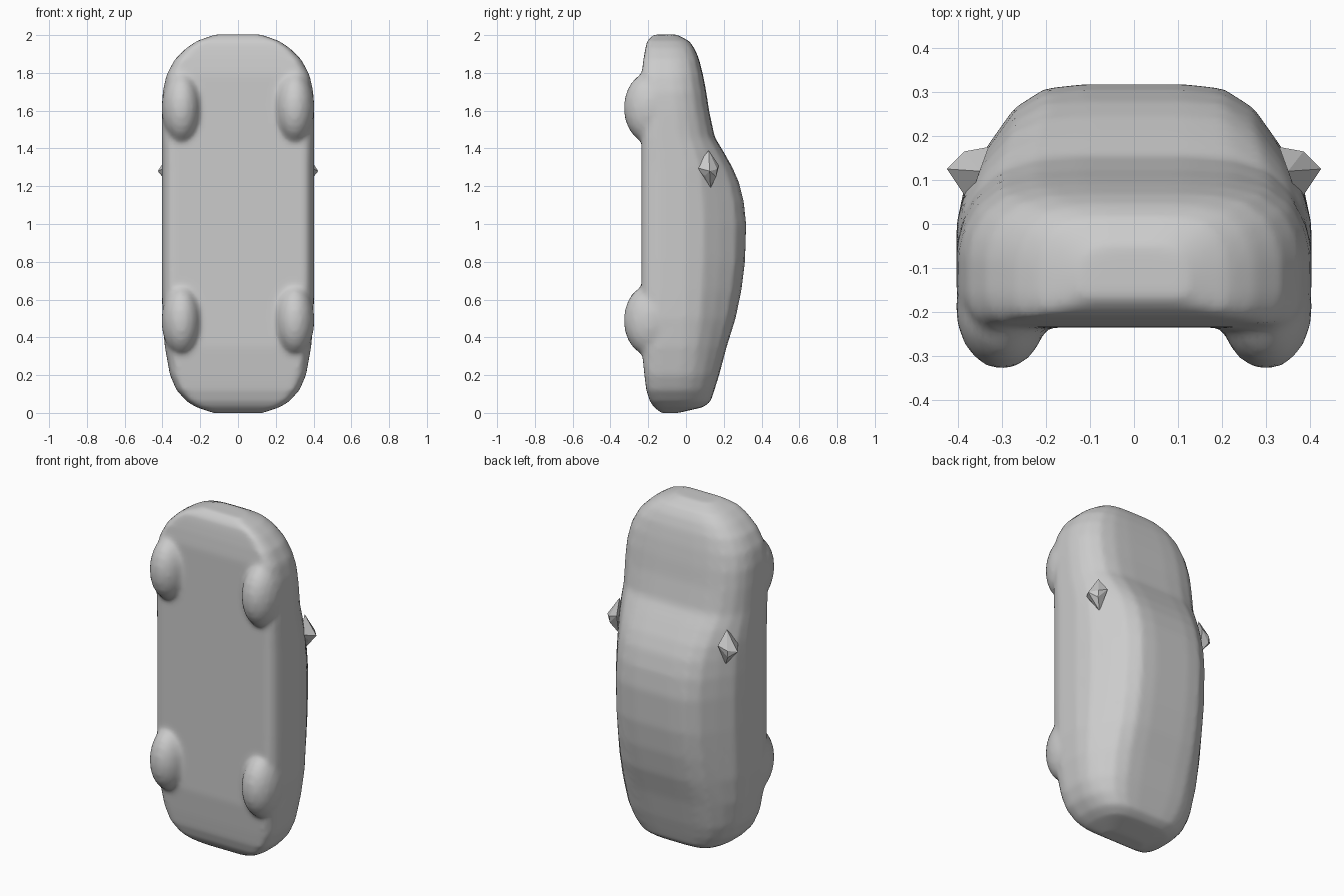
import bpy, bmesh
from mathutils import Matrix, Vector

if "Cube" in bpy.data.objects:
    bpy.data.objects.remove(bpy.data.objects["Cube"])

grey = bpy.data.materials.new("plain grey")
grey.diffuse_color = (0.6, 0.6, 0.6, 1)
grey.use_nodes = True
grey.node_tree.nodes["Principled BSDF"].inputs["Base Color"].default_value = grey.diffuse_color


def make_object(name, bm):
    bmesh.ops.recalc_face_normals(bm, faces=bm.faces)
    mesh = bpy.data.meshes.new(name)
    bm.to_mesh(mesh)
    bm.free()
    obj = bpy.data.objects.new(name, mesh)
    bpy.context.collection.objects.link(obj)
    mesh.materials.append(grey)
    return obj


# Car body stations along its length: z, underside y, top y, half width
stations = [
    (0.00, -0.13, -0.04, 0.13), (0.03, -0.17, 0.09, 0.22),
    (0.06, -0.19, 0.13, 0.27), (0.12, -0.21, 0.15, 0.325),
    (0.20, -0.22, 0.175, 0.36), (0.35, -0.235, 0.215, 0.387),
    (0.50, -0.235, 0.262, 0.40), (0.65, -0.235, 0.293, 0.402),
    (0.80, -0.235, 0.312, 0.403), (1.00, -0.235, 0.318, 0.403),
    (1.12, -0.235, 0.305, 0.403), (1.22, -0.235, 0.28, 0.403),
    (1.30, -0.235, 0.245, 0.403), (1.38, -0.235, 0.20, 0.403),
    (1.46, -0.235, 0.152, 0.403), (1.60, -0.235, 0.122, 0.403),
    (1.70, -0.235, 0.107, 0.398), (1.79, -0.235, 0.09, 0.378),
    (1.87, -0.225, 0.07, 0.335), (1.93, -0.215, 0.045, 0.275),
    (1.97, -0.205, 0.015, 0.215), (2.003, -0.17, -0.05, 0.12),
]
# Half sections above the belt line (width share, height share)
cabin = [(0, 1), (.28, 1), (.5, .97), (.675, .83), (.82, .57), (.95, .3), (1, 0)]
bonnet = [(0, 1), (.3, 1), (.55, .97), (.76, .85), (.9, .6), (.97, .3), (1, 0)]
lower = [(1, .6), (.965, .85), (.89, 1), (.45, 1), (0, 1)]

bm = bmesh.new()
rings = []
for z, under, top, w in stations:
    belt = min(0, (under + top) / 2)
    k = min(1, max(0, (top - 0.12) / 0.15))
    half = []
    for (ax, ay), (bx, by) in zip(bonnet, cabin):
        half.append((w * (ax + (bx - ax) * k),
                     belt + (top - belt) * (ay + (by - ay) * k)))
    half += [(w * x, belt + (under - belt) * f) for x, f in lower]
    loop = half + [(-x, y) for x, y in half[-2:0:-1]]
    rings.append([bm.verts.new((x, y, z)) for x, y in loop])
n = len(rings[0])
for a, b in zip(rings, rings[1:]):
    for i in range(n):
        j = (i + 1) % n
        bm.faces.new((a[i], a[j], b[j], b[i]))
bm.faces.new(rings[0])
bm.faces.new(rings[-1])

# Four rounded wheel bulges, blended into the body
for side in (-1, 1):
    for z in (0.49, 1.615):
        shape = (Matrix.Translation((side * 0.3, -0.19, z))
                 @ Matrix.Diagonal((0.105, 0.14, 0.19, 1)))
        bmesh.ops.create_icosphere(bm, subdivisions=3, radius=1, matrix=shape)
body = make_object("car_body", bm)
remesh = body.modifiers.new("skin", "REMESH")
remesh.mode = "VOXEL"
remesh.voxel_size = 0.016
remesh.use_smooth_shade = True
soften = body.modifiers.new("soften", "SMOOTH")
soften.factor = 0.5
soften.iterations = 4

# Faceted wing mirrors
for side, label in ((-1, "left"), (1, "right")):
    bm = bmesh.new()
    for x, y, z in [(0.425, 0.125, 1.28), (0.385, 0.165, 1.29), (0.33, 0.175, 1.31),
                    (0.35, 0.12, 1.39), (0.375, 0.05, 1.30), (0.39, 0.10, 1.255),
                    (0.35, 0.13, 1.19), (0.385, 0.16, 1.25)]:
        bm.verts.new(Vector((side * x, y, z)))
    bmesh.ops.convex_hull(bm, input=bm.verts)
    make_object(label + "_mirror", bm)
